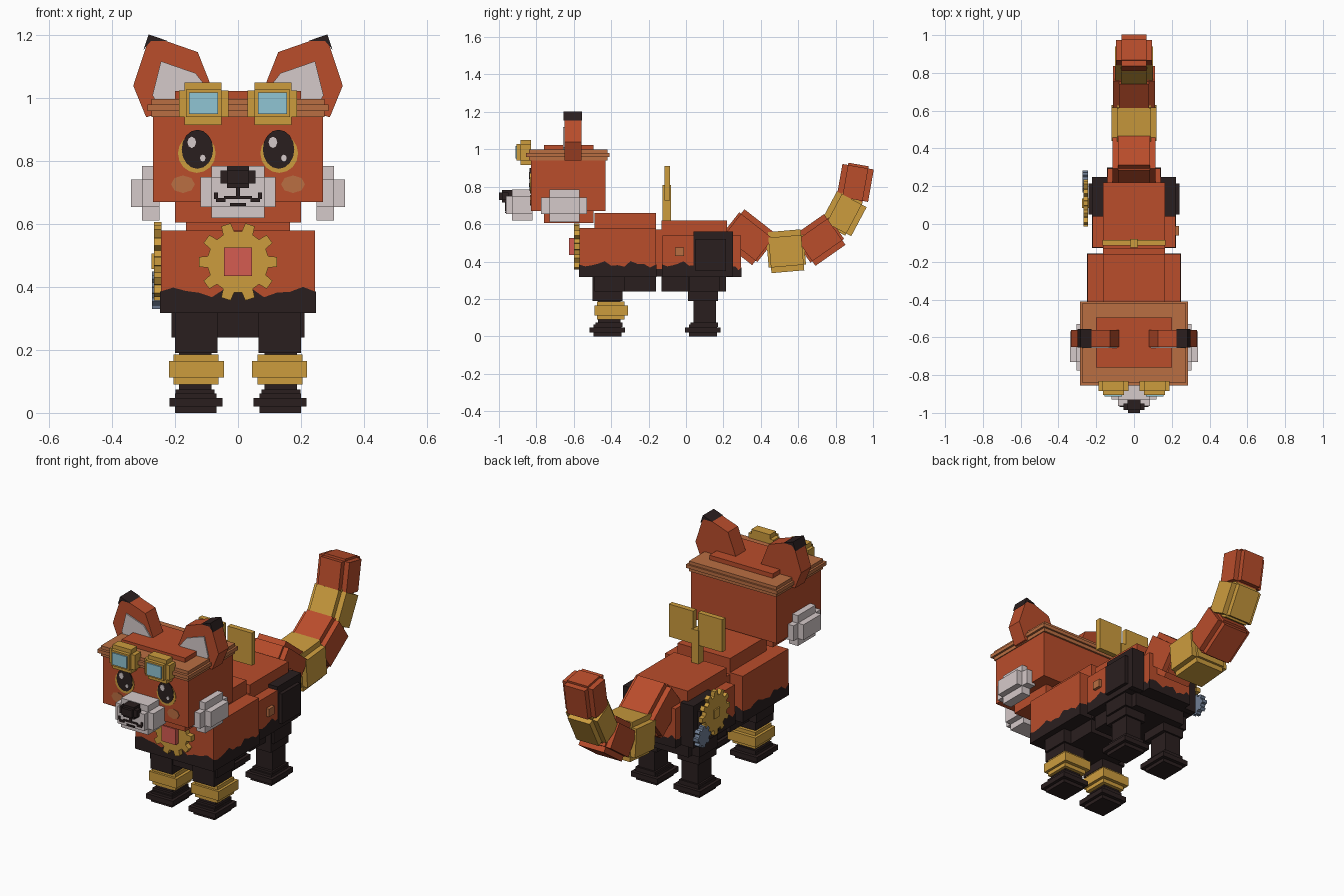
import bpy, bmesh
from math import sin, cos, pi, radians
from mathutils import Matrix, Vector

if "Cube" in bpy.data.objects:
    bpy.data.objects.remove(bpy.data.objects["Cube"])


def material(name, *srgb):
    colour = [(c / 255) ** 2.2 for c in srgb] + [1]
    m = bpy.data.materials.new(name)
    m.use_nodes = True
    m.diffuse_color = colour
    m.node_tree.nodes["Principled BSDF"].inputs["Base Color"].default_value = colour
    return m


FUR = material("russet fur", 184, 78, 47)
DARK = material("dark fur", 46, 36, 36)
PALE = material("pale fur", 212, 200, 200)
BRASS = material("brass", 203, 155, 64)
LEATHER = material("tan leather", 184, 110, 68)
GLASS = material("blue glass", 143, 196, 210)
GEM = material("red gem", 212, 92, 82)
STEEL = material("steel", 112, 126, 148)


def finish(name, bm, *mats, move=None):
    if move:
        bm.transform(move)
    bmesh.ops.recalc_face_normals(bm, faces=bm.faces)
    mesh = bpy.data.meshes.new(name)
    bm.to_mesh(mesh)
    bm.free()
    for m in mats:
        mesh.materials.append(m)
    ob = bpy.data.objects.new(name, mesh)
    bpy.context.collection.objects.link(ob)
    return ob


def box(name, mat, x, y, z, move=None):
    """Box from (low, high) ranges; a single x value means symmetric."""
    x = x if isinstance(x, tuple) else (-x, x)
    bm = bmesh.new()
    bmesh.ops.create_cube(bm, size=1)
    for v in bm.verts:
        v.co = [r[0] if c < 0 else r[1] for c, r in zip(v.co, (x, y, z))]
    return finish(name, bm, mat, move=move)


def pair(name, mat, x, y, z):
    box("left_" + name, mat, x, y, z)
    box("right_" + name, mat, (-x[1], -x[0]), y, z)


def prism(name, mat, points, y, move=None):
    """Outline in x and z, extruded along y."""
    bm = bmesh.new()
    rings = [[bm.verts.new((px, d, pz)) for px, pz in points] for d in y]
    bm.faces.new(rings[0])
    bm.faces.new(rings[1])
    for i in range(len(points)):
        bm.faces.new((rings[0][i - 1], rings[0][i], rings[1][i], rings[1][i - 1]))
    return finish(name, bm, mat, move=move)


def ellipse(cx, cz, rx, rz, n=16):
    return [(cx + rx * cos(2 * pi * i / n), cz + rz * sin(2 * pi * i / n)) for i in range(n)]


def gear(name, mat, radius, teeth, depth, move):
    points = []
    for i in range(teeth):
        a, step = 2 * pi * i / teeth, 2 * pi / teeth
        for r, f in ((.78, -.3), (1, -.2), (1, .2), (.78, .3)):
            points.append((radius * r * cos(a + f * step), radius * r * sin(a + f * step)))
    prism(name, mat, points, (-depth / 2, depth / 2), move)


def wavy_skirt(name, x, y, bottom, level):
    """Dark underside colour that ends in a ragged line on the flanks."""
    x += .003
    y0, y1 = y[0] - .003, y[1] + .003
    corners = [Vector(c) for c in ((-x, y0), (x, y0), (x, y1), (-x, y1))]
    path = [a.lerp(b, i / 12) for a, b in zip(corners, corners[1:] + corners[:1]) for i in range(12)]
    bm = bmesh.new()
    low = [bm.verts.new((p.x, p.y, bottom - .002)) for p in path]
    high = [bm.verts.new((p.x, p.y, level + .012 * sin(i * 1.3) + .008 * sin(i * 2.9)))
            for i, p in enumerate(path)]
    for i in range(len(path)):
        bm.faces.new((low[i - 1], low[i], high[i], high[i - 1]))
    bm.faces.new(low)
    finish(name, bm, DARK)


# Body
box("chest", FUR, .245, (-.57, -.16), (.32, .58))
box("shoulders", FUR, .165, (-.49, -.16), (.4, .66))
box("belly_front", DARK, .165, (-.49, -.16), (.24, .33))
box("waist", FUR, .165, (-.3, .1), (.36, .57))
box("waist_belly", DARK, .165, (-.3, .1), (.32, .36))
box("hips", FUR, .22, (-.125, .215), (.32, .54))
box("back", FUR, .165, (-.13, .22), (.4, .62))
box("belly_rear", DARK, .165, (-.13, .215), (.24, .33))
box("rump", FUR, .14, (.1, .295), (.32, .54))
wavy_skirt("chest_underside", .245, (-.57, -.16), .32, .385)
wavy_skirt("hips_underside", .22, (-.125, .215), .32, .385)
wavy_skirt("rump_underside", .14, (.1, .295), .32, .37)
pair("thigh", DARK, (.14, .222), (.04, .25), (.32, .56))
pair("thigh_plate", DARK, (.2, .242), (.05, .215), (.35, .52))
box("flank_button", LEATHER, (.2, .237), (-.06, -.01), (.43, .475))

# Legs, built once for the front and once for the back
for part, y in (("front", -.41), ("rear", .1)):
    pair(part + "_upper_leg", DARK, (.055, .212), (y - .08, y + .08), (.24, .33))
    pair(part + "_knee", DARK, (.065, .2), (y - .09, y + .07), (.19, .32))
    pair(part + "_shin", DARK, (.085, .188), (y - .06, y + .06), (.04, .2))
    pair(part + "_ankle", DARK, (.075, .198), (y - .075, y + .07), (.05, .075))
    pair(part + "_foot", DARK, (.05, .218), (y - .105, y + .085), (.02, .048))
    pair(part + "_sole", DARK, (.068, .2), (y - .085, y + .065), (0, .062))
pair("anklet", BRASS, (.045, .22), (-.488, -.31), (.112, .165))
pair("anklet_clasp", BRASS, (.062, .205), (-.475, -.33), (.09, .185))

# Tail: crossed boxes following a curve
tail = ((.333, .53, -38, .12, .105, FUR), (.535, .455, 5, .1, .11, BRASS),
        (.715, .515, 35, .11, .1, FUR), (.845, .655, 62, .1, .09, BRASS),
        (.905, .82, 80, .1, .085, FUR))
for i, (y, z, angle, length, thick, mat) in enumerate(tail):
    move = Matrix.Translation((0, y, z)) @ Matrix.Rotation(radians(angle), 4, "X")
    wide = thick + .01
    box(f"tail_{i + 1}_wide", mat, wide, (-length + .012, length - .012), (.03 - thick, thick - .03), move)
    box(f"tail_{i + 1}_deep", mat, wide - .03, (-length + .012, length - .012), (-thick, thick), move)
    box(f"tail_{i + 1}_core", mat, wide - .03, (-length, length), (.03 - thick, thick - .03), move)

# Wind-up key
box("key_post", BRASS, .022, (-.125, -.08), (.6, .81))
pair("key_wing", BRASS, (.015, .168), (-.115, -.085), (.725, .91))

# Chest and flank gears
gear("chest_gear", BRASS, .125, 10, .03, Matrix.Translation((0, -.585, .48)))
box("chest_gem", GEM, .045, (-.625, -.59), (.435, .525))
side = Matrix.Rotation(pi / 2, 4, "Z")
gear("flank_gear", BRASS, .125, 12, .025, Matrix.Translation((-.255, .11, .482)) @ side)
gear("flank_small_gear", STEEL, .06, 8, .03, Matrix.Translation((-.258, .225, .39)) @ side)
box("flank_gear_axle", BRASS, (-.275, -.2), (.085, .135), (.457, .507))

# Head
box("head", FUR, .27, (-.83, -.43), (.67, .97))
box("head_core", FUR, .2, (-.76, -.495), (.605, 1.023))
box("strap_lower", LEATHER, .275, (-.84, -.42), (.94, .962))
box("strap_middle", LEATHER, .287, (-.855, -.41), (.96, .98))
box("strap_upper", LEATHER, .275, (-.84, -.42), (.975, .998))
pair("cheek_wide", PALE, (.25, .34), (-.73, -.57), (.655, .742))
pair("cheek_long", PALE, (.25, .305), (-.775, -.53), (.655, .742))
pair("cheek_tall", PALE, (.25, .305), (-.73, -.57), (.612, .785))

# Muzzle, nose and mouth
box("muzzle_wide", PALE, .12, (-.93, -.82), (.655, .75))
box("muzzle_tall", PALE, .085, (-.93, -.82), (.62, .785))
box("muzzle_front", PALE, .085, (-.963, -.82), (.655, .75))
box("nose_wide", DARK, .055, (-.985, -.95), (.73, .77))
box("nose_tall", DARK, .035, (-.985, -.92), (.715, .783))
box("nose_tip", DARK, .033, (-1, -.95), (.73, .77))
lips = (-.968, -.96)
box("mouth_middle", DARK, .007, lips, (.685, .72))
pair("mouth_bow", DARK, (0, .045), lips, (.68, .69))
pair("mouth_corner", DARK, (.04, .07), lips, (.67, .683))
pair("mouth_end", DARK, (.064, .076), lips, (.68, .7))
box("lower_lip", DARK, .025, lips, (.658, .668))

# Goggles
pair("goggle_wide", BRASS, (.03, .188), (-.885, -.83), (.94, 1.025))
pair("goggle_tall", BRASS, (.053, .17), (-.885, -.83), (.915, 1.05))
pair("goggle_rim", BRASS, (.053, .165), (-.905, -.85), (.94, 1.028))
pair("goggle_lens", GLASS, (.063, .155), (-.912, -.87), (.95, 1.018))

# Eyes, blushes and ears, mirrored
for s, name in ((1, "left"), (-1, "right")):
    prism(name + "_eye_rim", BRASS, ellipse(s * .131, .825, .06, .062), (-.833, -.825))
    prism(name + "_pupil", DARK, ellipse(s * .129, .838, .05, .062), (-.836, -.828))
    glint = s * .129 - .018
    prism(name + "_eye_glint", PALE, ellipse(glint, .86, .014, .018, 8), (-.839, -.831))
    prism(name + "_eye_spark", PALE, ellipse(glint + .035, .81, .009, .011, 8), (-.839, -.831))
    prism(name + "_blush", LEATHER, ellipse(s * .175, .727, .038, .028, 8), (-.833, -.825))
    for part, mat, y, outline in (
            ("ear", FUR, (-.65, -.56), ((.28, 1.2), (.333, 1.04), (.292, .94), (.07, 1), (.128, 1.147))),
            ("ear_inner", PALE, (-.657, -.649), ((.245, 1.118), (.272, 1.01), (.25, .97), (.08, 1.01), (.135, 1.08))),
            ("ear_tip", DARK, (-.654, -.556), ((.284, 1.203), (.3, 1.155), (.277, 1.182), (.225, 1.183)))):
        prism(f"{name}_{part}", mat, [(s * px, pz) for px, pz in outline], y)
